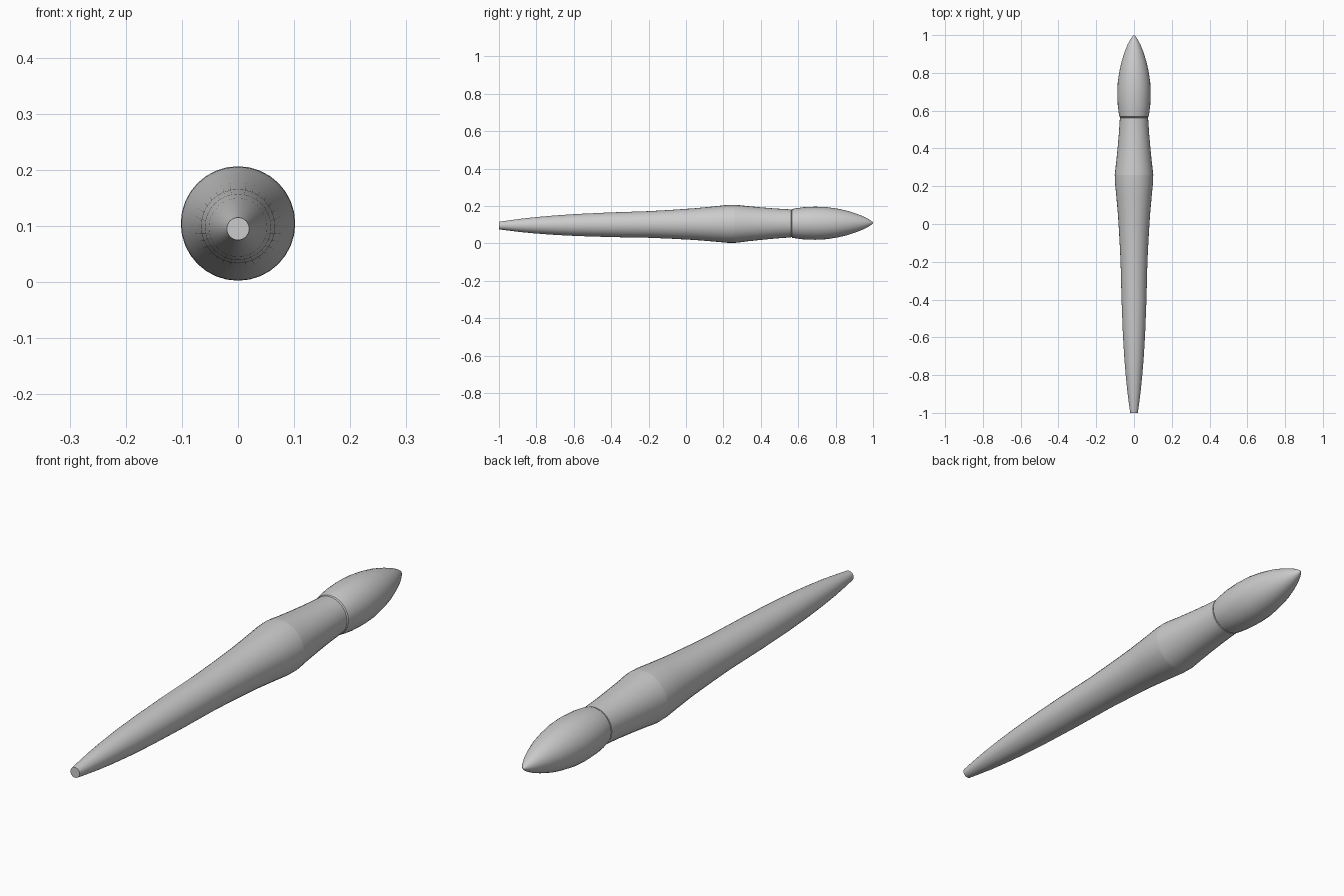
import bpy, bmesh, math

if "Cube" in bpy.data.objects:
    bpy.data.objects.remove(bpy.data.objects["Cube"])

SIDES = 32


def axis_z(y):
    # The brush lies with a very slight tilt
    return 0.1025 + 0.0075 * y


def lathe(name, profile):
    """Revolve (y, radius) pairs around the brush axis and close both ends."""
    bm = bmesh.new()
    rings = []
    for y, r in profile:
        rings.append([bm.verts.new((r * math.cos(2 * math.pi * i / SIDES), y,
                                    axis_z(y) + r * math.sin(2 * math.pi * i / SIDES)))
                      for i in range(SIDES)])
    for a, b in zip(rings, rings[1:]):
        for i in range(SIDES):
            j = (i + 1) % SIDES
            bm.faces.new((a[i], a[j], b[j], b[i]))
    bm.faces.new(rings[0])
    bm.faces.new(rings[-1])
    bmesh.ops.recalc_face_normals(bm, faces=bm.faces)
    mesh = bpy.data.meshes.new(name)
    bm.to_mesh(mesh)
    bm.free()
    obj = bpy.data.objects.new(name, mesh)
    bpy.context.collection.objects.link(obj)
    bpy.ops.object.select_all(action='DESELECT')
    obj.select_set(True)
    bpy.context.view_layer.objects.active = obj
    bpy.ops.object.shade_smooth_by_angle(angle=math.radians(30))
    return obj


# Tapered wooden handle, swelling into the collar
lathe("handle", [(-1.0, 0.020), (-0.95, 0.027), (-0.88, 0.036), (-0.8, 0.044),
                 (-0.7, 0.052), (-0.58, 0.059), (-0.4, 0.066), (-0.2, 0.071),
                 (-0.08, 0.077), (0.05, 0.085), (0.15, 0.094), (0.22, 0.101),
                 (0.26, 0.102)])

# Metal sleeve, narrowing toward the bristles, with a turned-in lip
lathe("ferrule", [(0.26, 0.102), (0.285, 0.0995), (0.33, 0.094), (0.4, 0.087),
                  (0.48, 0.080), (0.55, 0.0755), (0.562, 0.075), (0.564, 0.070)])

# Pointed bristle head
lathe("bristles", [(0.563, 0.070), (0.568, 0.077), (0.59, 0.081), (0.63, 0.086),
                   (0.69, 0.0885), (0.75, 0.086), (0.81, 0.077), (0.86, 0.066),
                   (0.91, 0.050), (0.95, 0.034), (0.975, 0.021), (0.99, 0.011),
                   (1.0, 0.002)])
